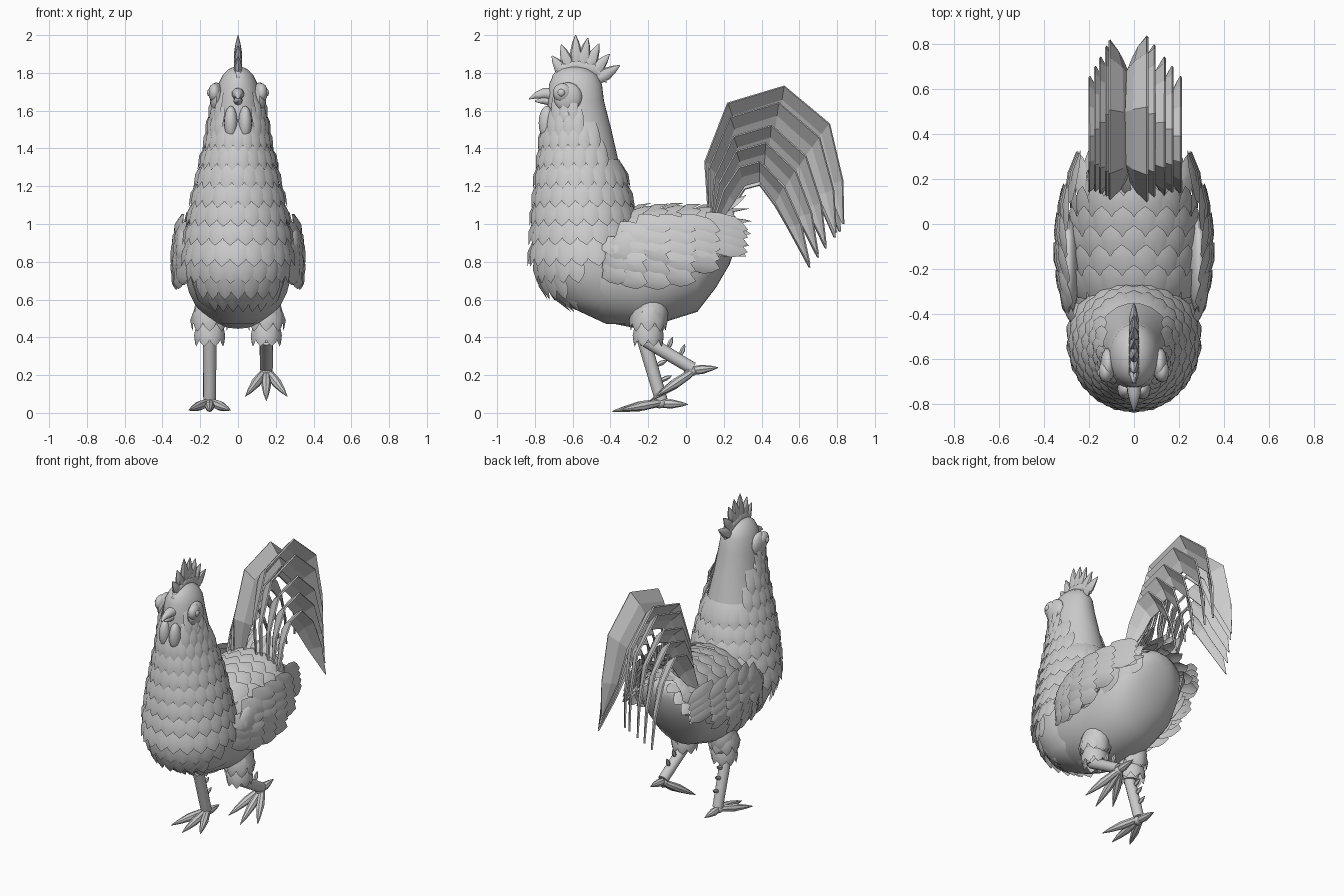
import bpy, bmesh, math
from mathutils import Vector as V

if "Cube" in bpy.data.objects:
    bpy.data.objects.remove(bpy.data.objects["Cube"])


def finish(name, bm, smooth=40, thick=0):
    me = bpy.data.meshes.new(name)
    bm.to_mesh(me)
    bm.free()
    ob = bpy.data.objects.new(name, me)
    bpy.context.collection.objects.link(ob)
    if thick:
        m = ob.modifiers.new("thickness", 'SOLIDIFY')
        m.thickness = thick
        m.offset = 0
    if smooth:
        bpy.ops.object.select_all(action='DESELECT')
        ob.select_set(True)
        bpy.context.view_layer.objects.active = ob
        bpy.ops.object.shade_smooth_by_angle(angle=math.radians(smooth))
    return ob


def loft(bm, rings):
    vs = [[bm.verts.new(p) for p in r] for r in rings]
    n = len(vs[0])
    fs = [bm.faces.new((a[i], a[(i + 1) % n], b[(i + 1) % n], b[i]))
          for a, b in zip(vs, vs[1:]) for i in range(n)]
    fs += [bm.faces.new(vs[0]), bm.faces.new(vs[-1])]
    bmesh.ops.recalc_face_normals(bm, faces=fs)


def tube(bm, pts, radii, n=10):
    pts = [V(p) for p in pts]
    d = (pts[-1] - pts[0]).normalized()
    u = d.orthogonal().normalized()
    w = d.cross(u)
    loft(bm, [[p + (u * math.cos(t) + w * math.sin(t)) * r
               for t in [math.tau * i / n for i in range(n)]] for p, r in zip(pts, radii)])


def spindle(bm, a, b, r, n=8):
    a, b = V(a), V(b)
    tube(bm, [a, a.lerp(b, .2), a.lerp(b, .5), a.lerp(b, .8), b],
         [r * .4, r * .85, r, r * .55, r * .08], n)


def blob(bm, c, r):
    res = bmesh.ops.create_uvsphere(bm, u_segments=16, v_segments=10, radius=1)
    for v in res['verts']:
        v.co = V(c) + V((v.co.x * r[0], v.co.y * r[1], v.co.z * r[2]))


def feather(bm, pos, d, nrm, length, width, dome=.018):
    pos, d = V(pos), V(d).normalized()
    u = d.cross(V(nrm)).normalized()
    n = u.cross(d)
    half = [(.36, 0), (.5, .3), (.5, .65), (.34, .82)]
    outline = half + [(0, 1)] + [(-a, b) for a, b in reversed(half)]
    ring = [bm.verts.new(pos + u * a * width + d * b * length) for a, b in outline]
    mid = bm.verts.new(pos + d * length * .55 + n * dome)
    for a, b in zip(ring, ring[1:] + ring[:1]):
        bm.faces.new((a, b, mid))


def sample(table, t):
    for a, b in zip(table, table[1:]):
        if a[0] <= t <= b[0]:
            f = (t - a[0]) / (b[0] - a[0])
            return [p + (q - p) * f for p, q in zip(a, b)][1:]
    return (table[0] if t < table[0][0] else table[-1])[1:]


# neck: z, centre y, y radius, x radius; body: y, centre z, z radius, x radius
NECK = [(.47, -.34, .08, .08), (.6, -.45, .25, .215), (.75, -.5, .295, .262), (.9, -.53, .27, .258),
        (1.1, -.545, .245, .23), (1.3, -.56, .21, .185), (1.5, -.57, .175, .14),
        (1.65, -.582, .148, .122), (1.74, -.585, .14, .105), (1.79, -.587, .115, .08),
        (1.82, -.59, .075, .05), (1.835, -.59, .02, .015)]
BODY = [(-.68, .75, .06, .08), (-.6, .75, .17, .19), (-.45, .755, .27, .25), (-.25, .755, .31, .28),
        (-.1, .775, .29, .28), (.06, .80, .265, .26), (.16, .86, .195, .23), (.23, .915, .13, .18),
        (.28, .96, .04, .06)]


def neck(z, a):
    c, ry, rx = sample(NECK, z)
    return V((rx * math.sin(a), c - ry * math.cos(a), z))


def body(y, a):
    c, rz, rx = sample(BODY, y)
    return V((rx * math.sin(a), y, c + rz * math.cos(a)))


def cover(bm, surf, t0, t1, a, width, lift=.02):
    p, q = surf(t0, a), surf(t1, a)
    side = surf(t0, a + .05) - surf(t0, a - .05)
    n = side.cross(q - p).normalized()
    axis = V((0, p.y, sample(BODY, p.y)[0])) if surf is body else V((0, sample(NECK, p.z)[0], p.z))
    if n.dot(p - axis) < 0:
        n = -n
    feather(bm, p + n * .004, q + n * lift - p, n, (q - p).length, width)


# smooth body and neck
for name, table, fn in (("neck_and_head", NECK, neck), ("body", BODY, body)):
    bm = bmesh.new()
    loft(bm, [[fn(r[0], math.tau * i / 32) for i in range(32)] for r in table])
    finish(name, bm, 60)

# neck feathers: tip z, first and last angle from the front in degrees, lift of the tips
bm = bmesh.new()
for k, (tip, lo, hi, lift) in enumerate([
        (1.54, 45, 85, .02), (1.46, 35, 105, .02), (1.38, 0, 120, .02), (1.28, 0, 135, .022),
        (1.18, 0, 180, .024), (1.08, 0, 180, .026), (.98, 0, 180, .03), (.88, 0, 150, .035),
        (.77, 0, 115, .04), (.69, 0, 75, .03), (.61, 0, 60, .025), (.55, 0, 45, .02)]):
    n = 22
    for i in range(n):
        a = 360 * (i + .5 * (k % 2)) / n
        a = a - 360 if a > 180 else a
        if lo <= abs(a) <= hi:
            r = sample(NECK, tip)[2]
            cover(bm, neck, tip + .16, tip, math.radians(a), r * .34 + .014, lift)
finish("neck_feathers", bm)

# back feathers
bm = bmesh.new()
for k in range(7):
    y = -.33 + k * .085
    for i in range(-5, 6):
        a = (i + .5 * (k % 2)) * 19
        if abs(a) < 98:
            cover(bm, body, y, min(y + .16, .25), math.radians(a), .11, .045)
for s in (-1, 1):
    for i in range(5):
        feather(bm, (s * (.03 + .05 * i), .13, 1.04 - .025 * i), (s * .1, 1, .2 - .2 * i),
                (s * .3 * i, 0, 1), .22, .09)
    for i in range(3):
        feather(bm, (s * (.03 + .03 * i), .1 + .02 * i, 1.03), (s * .1, .8, .75 - .1 * i),
                (s * .6, -.6, .7), .22, .06)
finish("back_feathers", bm)

# wings: each column holds y, top z, bottom z, count, feather length
COLS = [(-.44, .9, .75, 4, .15), (-.36, .98, .73, 5, .17), (-.26, 1.02, .73, 6, .19),
        (-.15, 1.02, .75, 6, .21), (-.03, 1.02, .82, 5, .22), (.1, 1.03, .91, 4, .24)]


def wing_x(y, z):
    return .335 - .55 * (y + .1) ** 2 - .6 * (z - .8) ** 2


for s, name in ((-1, "left_wing"), (1, "right_wing")):
    bm = bmesh.new()
    blob(bm, (s * .29, -.18, .86), (.05, .23, .15))
    for y, zt, zb, n, length in COLS:
        for i in range(n):
            z = zt + (zb - zt) * i / (n - 1)
            y2, z2 = y + length * .95, z - length * .25
            p, q = V((wing_x(y, z), y, z)), V((wing_x(y2, z2) + .022, y2, z2))
            d = q - p
            p.x, d.x = p.x * s, d.x * s
            feather(bm, p, d, (s, 0, -.25 + .5 * (z > .85)), length, .1)
    finish(name, bm)

# tail: two fans of faceted sickle blades, nested and leaning outward in a V
HIGH = [(.12, 1.02), (.1, 1.33), (.22, 1.64), (.52, 1.73), (.76, 1.53), (.83, 1.23), (.835, 1.0)]
LOW = [(.14, 1.0), (.2, 1.18), (.28, 1.3), (.39, 1.33), (.52, 1.2), (.61, 1.0), (.655, .79)]
WIDTH = [.04, .11, .135, .14, .13, .09, .008]
bm = bmesh.new()
for s, x0, x1, fs in ((1, .06, .21, (0, .22, .52, .75, 1)), (-1, .1, .2, (.1, .25, .52, .75, 1))):
    for f in fs:
        rows = []
        for (a, b), (c, d), w in zip(HIGH, LOW, WIDTH):
            p = V((0, a + (c - a) * f, b + (d - b) * f - .02 * (s < 0)))
            inward = (V((0, .42 - .03 * f, 1.1 - .15 * f)) - p).normalized() * w * (1 - .25 * f)
            x = x0 + (x1 - x0) * f
            rows.append([bm.verts.new(p + inward * t + V((s * (x - e * w / .14), 0, 0)))
                         for t, e in ((0, 0), (.5, .06), (1, .095))])
        for r, q in zip(rows, rows[1:]):
            for i in range(2):
                bm.faces.new((r[i], r[i + 1], q[i + 1], q[i]))
finish("tail_feathers", bm, 0, .01)

# comb
bm = bmesh.new()
for y, z in [(-.71, 1.89), (-.66, 1.95), (-.585, 2.0), (-.52, 1.985), (-.46, 1.955),
             (-.405, 1.9), (-.35, 1.84)]:
    tip = V((0, y, z))
    root = V((0, -.575, 1.70)).lerp(tip, .35)
    spindle(bm, root, tip, .034)
tube(bm, [(0, -.71, 1.77), (0, -.66, 1.82), (0, -.58, 1.84), (0, -.48, 1.82), (0, -.42, 1.76)],
     [.012, .035, .035, .035, .015])
for v in bm.verts:
    v.co.x *= .65
finish("comb", bm)

# beak and wattles
bm = bmesh.new()
tube(bm, [(0, -.69, 1.685), (0, -.75, 1.69), (0, -.8, 1.68), (0, -.832, 1.662)], [.038, .03, .016, .003])
tube(bm, [(0, -.69, 1.65), (0, -.76, 1.655), (0, -.8, 1.65)], [.028, .02, .003])
finish("beak", bm)
bm = bmesh.new()
for s in (-1, 1):
    blob(bm, (s * .038, -.735, 1.535), (.036, .045, .09))
finish("wattles", bm)

# eyes, face patches and ear lobes
bm = bmesh.new()
for s in (-1, 1):
    blob(bm, (s * .115, -.625, 1.67), (.035, .075, .08))
    blob(bm, (s * .125, -.655, 1.695), (.032, .05, .05))
    blob(bm, (s * .15, -.66, 1.695), (.014, .02, .02))
    for y, z in [(-.63, 1.56), (-.57, 1.535), (-.6, 1.49)]:
        blob(bm, (s * .13, y, z), (.022, .03, .045))
finish("eyes_and_face", bm)

# legs: the -x leg stands, the +x leg is lifted
for name, x, ankle, fore, back in (
        ("standing_leg", -.15, (-.13, .065), (-.39, .008), (.01, .045)),
        ("raised_leg", .15, (.035, .235), (-.19, .065), (.17, .24))):
    bm = bmesh.new()
    blob(bm, (x, -.19, .53), (.082, .095, .14))
    tube(bm, [(x, -.2, .5), (x, -.21, .37)], [.065, .045], 12)
    for k, (z, r) in enumerate([(.56, .078), (.48, .064)]):
        for i in range(8):
            a = math.tau * (i + k / 2) / 8
            n = V((math.sin(a), -math.cos(a), 0))
            feather(bm, V((x, -.2, z)) + n * r, V((0, 0, -1)) + n * .1, n, .13, .07)
    # shank and spurs
    hock, foot = V((x, -.225, .39)), V((x, ankle[0], ankle[1]))
    tube(bm, [hock, foot], [.036, .034], 14)
    d = (foot - hock).normalized()
    out = V((0, -d.z, d.y))
    for t in (.25, .45, .7):
        p = hock.lerp(foot, t) + out * .025
        spindle(bm, p, p + out * .065 - d * .01, .014, 6)
    # toes
    c = foot + V((0, -.01, -.015))
    for dx in (-.11, 0, .11):
        reach = .85 if dx else 1
        tip = V((x + dx, c.y + (fore[0] - c.y) * reach, c.z + (fore[1] - c.z) * reach))
        spindle(bm, c + V((0, .03, .01)), tip, .026)
    spindle(bm, c - V((0, .03, 0)), (x, *back), .025)
    blob(bm, c, (.032, .036, .026))
    finish(name, bm)
